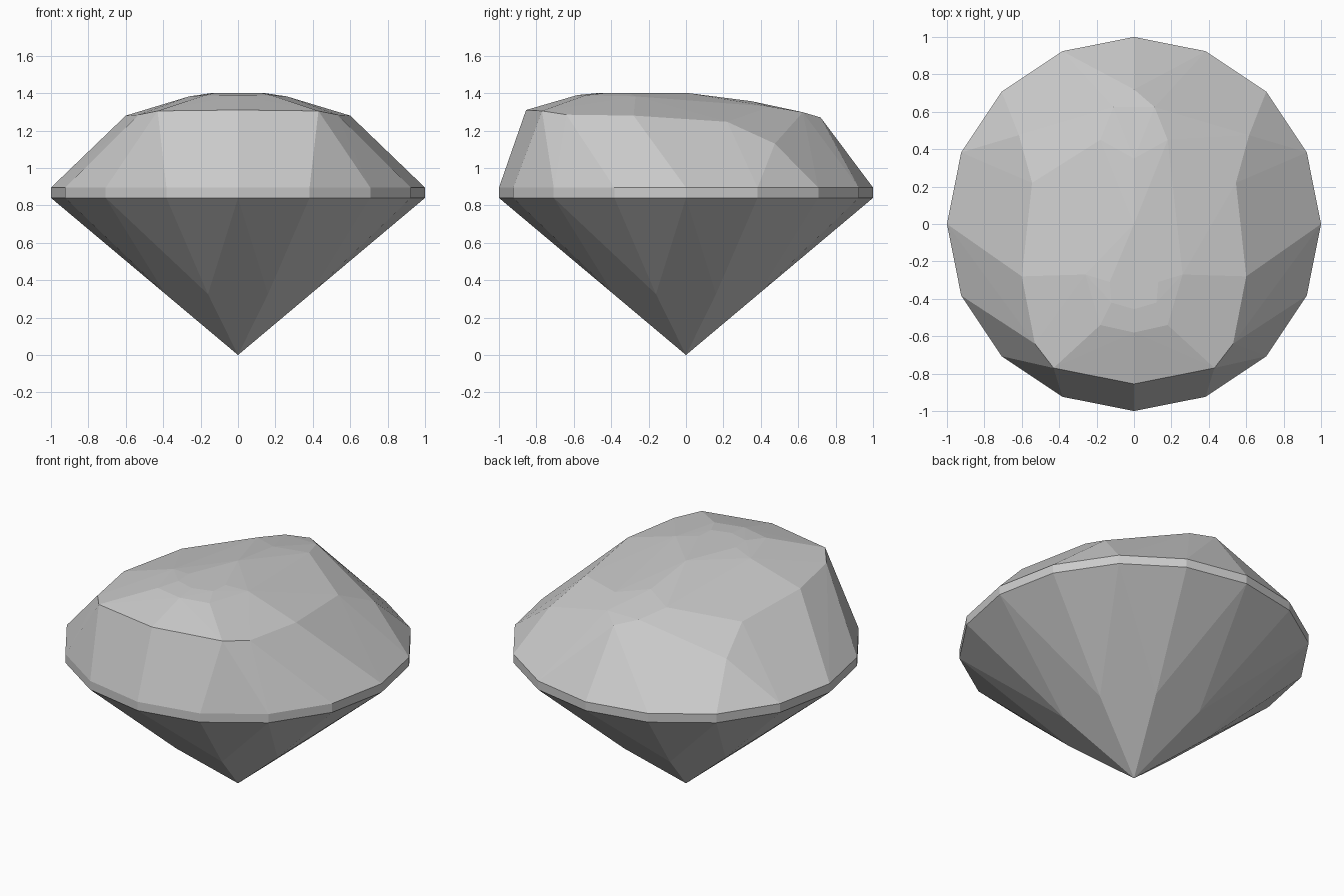
import bpy, bmesh
from math import cos, sin, pi

cube = bpy.data.objects.get("Cube")
if cube:
    bpy.data.objects.remove(cube)

SIDES = 16
GIRDLE_LOW, GIRDLE_HIGH = 0.84, 0.895

stone = bpy.data.materials.new("stone grey")
stone.use_nodes = True
colour = (0.6, 0.6, 0.6, 1)
stone.diffuse_color = colour
stone.node_tree.nodes["Principled BSDF"].inputs["Base Color"].default_value = colour


def ring(bm, radius, z, count=SIDES, start=0.0):
    """Add a circle of vertices."""
    angles = [start + 2 * pi * i / count for i in range(count)]
    return [bm.verts.new((radius * cos(a), radius * sin(a), z)) for a in angles]


def finish(bm, name):
    """Turn the bmesh into a flat shaded object."""
    bmesh.ops.recalc_face_normals(bm, faces=bm.faces)
    mesh = bpy.data.meshes.new(name)
    bm.to_mesh(mesh)
    bm.free()
    mesh.materials.append(stone)
    obj = bpy.data.objects.new(name, mesh)
    bpy.context.collection.objects.link(obj)
    return obj


# The whole stone is one mesh: crown first
bm = bmesh.new()
girdle_top = ring(bm, 1, GIRDLE_HIGH)

# Crown corners on the centre line, then on the +x half
centre = [(-.855, 1.31), (-.58, 1.39), (-.455, 1.402), (0, 1.402),
          (.35, 1.357), (.72, 1.27)]
half = [
    # rim of the crown
    (.43, -.77, 1.305), (.53, -.64, 1.285), (.6, -.28, 1.28),
    (.545, .22, 1.247), (.615, .475, 1.13),
    # small facets round the table
    (.18, -.54, 1.388), (.12, -.42, 1.402), (.13, -.31, 1.402),
    (.26, -.27, 1.383), (.18, .45, 1.328), (.11, .625, 1.298),
]
points = [(0, y, z) for y, z in centre]
points += [(side * x, y, z) for x, y, z in half for side in (1, -1)]
crown = [bm.verts.new(p) for p in points]
bmesh.ops.convex_hull(bm, input=girdle_top + crown)
bmesh.ops.delete(bm, geom=[v for v in crown if v.is_valid and not v.link_faces],
                 context='VERTS')
bottom_cap = [f for f in bm.faces if f.calc_center_median().z < GIRDLE_HIGH + 0.001]
bmesh.ops.delete(bm, geom=bottom_cap, context='FACES_ONLY')
loose = [e for e in bm.edges if not e.link_faces]
bmesh.ops.delete(bm, geom=loose, context='EDGES')
girdle_top = sorted((v for v in bm.verts if v.co.z < GIRDLE_HIGH + 0.001),
                    key=lambda v: (v.co.to_2d().angle_signed((1, 0)) + 0.001) % (2 * pi))

# Girdle band
girdle_low = ring(bm, 1, GIRDLE_LOW)
for i in range(SIDES):
    j = (i + 1) % SIDES
    bm.faces.new((girdle_low[i], girdle_low[j], girdle_top[j], girdle_top[i]))

# Pavilion: eight long kites meeting at the tip, triangles between them
MID = 0.42
mid = ring(bm, MID, GIRDLE_LOW * MID * cos(pi / 8), SIDES // 2, pi / 8)
tip = bm.verts.new((0, 0, 0))
for i in range(SIDES // 2):
    a, b, c = (girdle_low[(2 * i + k) % SIDES] for k in range(3))
    bm.faces.new((tip, mid[i - 1], a, mid[i]))
    bm.faces.new((mid[i], a, b))
    bm.faces.new((mid[i], b, c))

finish(bm, "gem")
